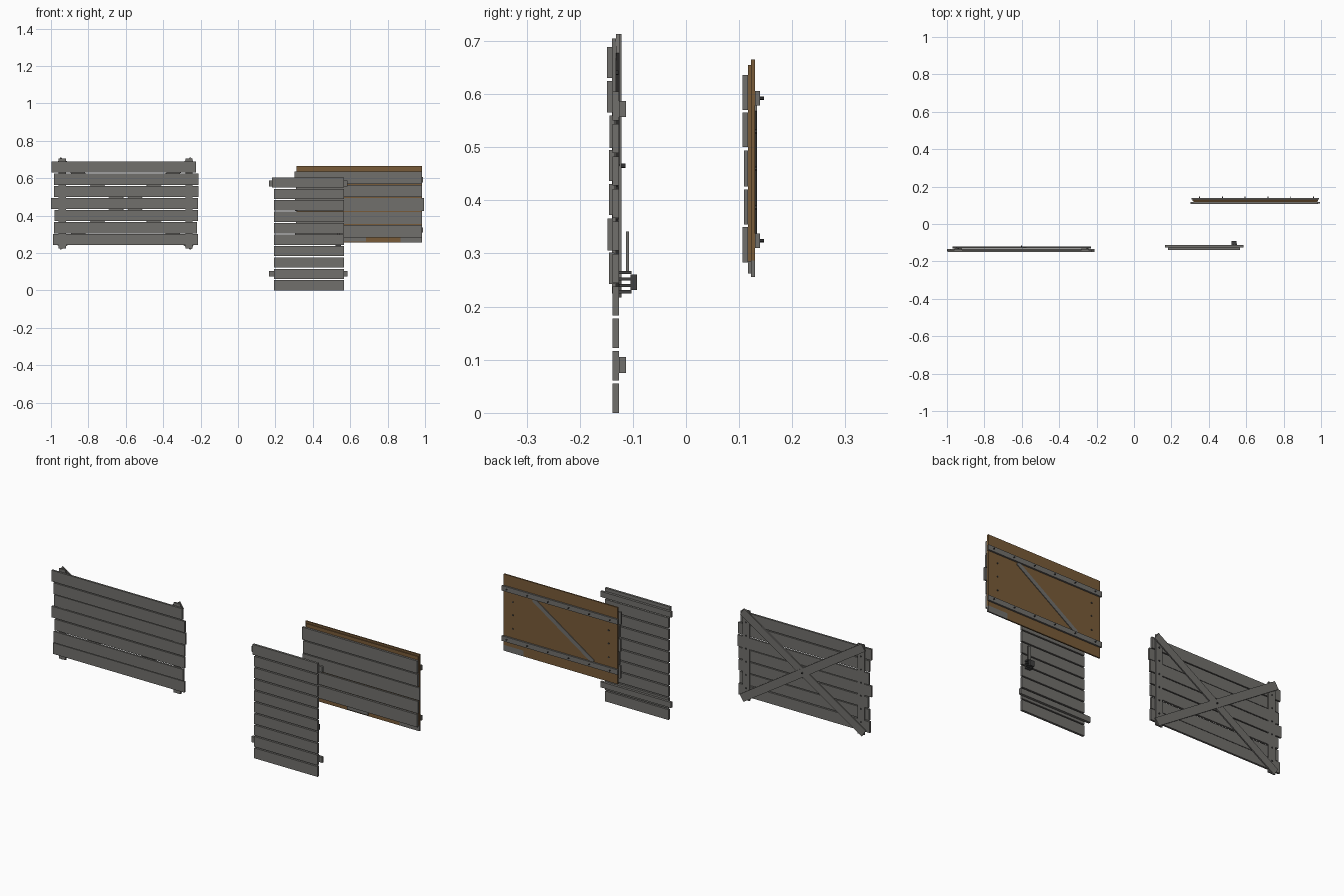
import bpy, math
from mathutils import Matrix


def material(name, rgb):
    m = bpy.data.materials.new(name)
    m.diffuse_color = (*rgb, 1)
    return m


GREY = material("weathered_grey", (0.165, 0.16, 0.15))
BROWN = material("brown_wood", (0.19, 0.105, 0.04))
IRON = material("dark_iron", (0.05, 0.05, 0.05))


def box(name, x, y, z, mat=GREY):
    """Box from (min, max) ranges."""
    bpy.ops.mesh.primitive_cube_add(size=1)
    o = bpy.context.object
    o.name = name
    o.data.transform(Matrix.Diagonal((x[1] - x[0], y[1] - y[0], z[1] - z[0], 1)))
    o.location = (sum(x) / 2, sum(y) / 2, sum(z) / 2)
    o.data.materials.append(mat)
    return o


def brace(name, a, b, width, y):
    """Slanted board between two (x, z) points."""
    dx, dz = b[0] - a[0], b[1] - a[1]
    h = math.hypot(dx, dz) / 2
    o = box(name, (-h, h), y, (-width / 2, width / 2))
    o.location = ((a[0] + b[0]) / 2, sum(y) / 2, (a[1] + b[1]) / 2)
    o.rotation_euler.y = -math.atan2(dz, dx)
    return o


def nail(x, y, z, r=0.004):
    """Nail head pointing backwards."""
    bpy.ops.mesh.primitive_cylinder_add(vertices=6, radius=r, depth=y[1] - y[0],
                                        location=(x, sum(y) / 2, z),
                                        rotation=(math.pi / 2, 0, 0))
    o = bpy.context.object
    o.name = "nail"
    o.data.materials.append(IRON)


# Left hatch: seven planks on a crossed frame
for x0, x1, z0, z1, y0 in [
        (-0.99, -0.215, 0.243, 0.302, -0.145), (-0.985, -0.22, 0.306, 0.366, -0.148),
        (-0.98, -0.215, 0.372, 0.431, -0.145), (-1.0, -0.215, 0.436, 0.495, -0.145),
        (-0.985, -0.21, 0.499, 0.56, -0.144), (-0.985, -0.21, 0.565, 0.625, -0.149),
        (-0.997, -0.225, 0.63, 0.689, -0.149)]:
    box("left_plank", (x0, x1), (y0, y0 + 0.0105), (z0, z1))
for x in (-0.94, -0.262):
    box("left_post", (x - 0.02, x + 0.02), (-0.139, -0.1315), (0.225, 0.705))
    for i in range(6):
        nail(x, (-0.132, -0.127), 0.29 + i * 0.07)
brace("left_cross_brace", (-0.96, 0.235), (-0.242, 0.695), 0.042, (-0.1315, -0.1255))
brace("left_cross_brace", (-0.96, 0.695), (-0.242, 0.235), 0.042, (-0.1275, -0.1215))
nail(-0.601, (-0.122, -0.114), 0.465)

# Middle shutter: ten planks on two battens
for i in range(10):
    z = i * 0.0611
    box("middle_plank", (0.183 if i == 9 else 0.192, 0.566), (-0.138, -0.126), (z, z + 0.055))
for z in (0.09, 0.572):
    box("middle_batten", (0.167, 0.585), (-0.126, -0.113), (z - 0.015, z + 0.015))

# Latch: bar, staples and handle
box("latch_bar", (0.53, 0.544), (-0.113, -0.107), (0.267, 0.341), GREY)
for z in (0.228, 0.24, 0.252, 0.264):
    box("latch_staple", (0.52, 0.55), (-0.126, -0.103), (z - 0.003, z + 0.003), IRON)
box("latch_handle", (0.522, 0.548), (-0.104, -0.092), (0.231, 0.26), IRON)

# Right hatch: brown backing board with a notched lower corner
box("backing_board", (0.312, 0.985), (0.1225, 0.13), (0.287, 0.665), BROWN)
box("backing_board_foot", (0.312, 0.868), (0.1225, 0.13), (0.256, 0.287), BROWN)
box("backing_inner_board", (0.318, 0.98), (0.117, 0.1225), (0.285, 0.655), BROWN)
box("corner_patch", (0.868, 0.985), (0.1225, 0.13), (0.256, 0.287))
box("foot_patch", (0.56, 0.685), (0.117, 0.1225), (0.262, 0.285))

# Right hatch: front planks
for x0, x1, z0, z1, y0 in [
        (0.305, 0.983, 0.283, 0.35, 0.106), (0.31, 0.985, 0.355, 0.42, 0.109),
        (0.305, 0.995, 0.426, 0.494, 0.109), (0.31, 0.985, 0.5, 0.565, 0.106),
        (0.303, 0.983, 0.57, 0.636, 0.106)]:
    box("right_plank", (x0, x1), (y0, 0.117), (z0, z1))

# Right hatch: battens, diagonal and nails
for z in (0.324, 0.592):
    box("right_batten", (0.308, 0.99), (0.13, 0.139), (z - 0.0135, z + 0.0135))
    for i in range(6):
        nail(0.35 + i * 0.122, (0.138, 0.147), z, 0.003)
brace("right_diagonal", (0.81, 0.577), (0.455, 0.338), 0.022, (0.13, 0.1335))
for x in (0.365, 0.93):
    for z in (0.387, 0.46, 0.53):
        nail(x, (0.129, 0.134), z, 0.004)
